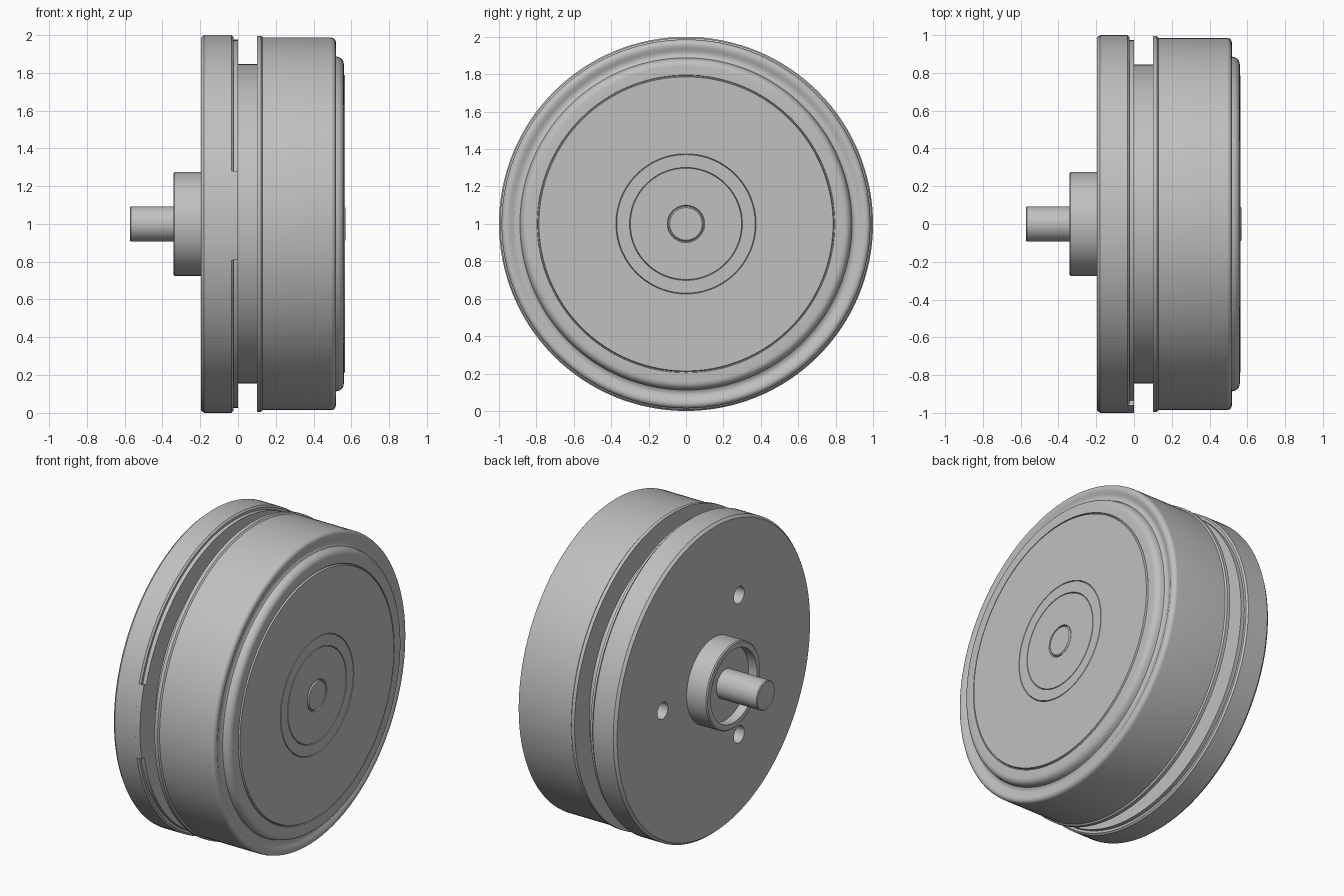
import bpy, bmesh, math

cube = bpy.data.objects.get("Cube")
if cube:
    bpy.data.objects.remove(cube, do_unlink=True)

metal = bpy.data.materials.new("grey metal")
metal.use_nodes = True
colour = (0.53, 0.53, 0.53, 1)
metal.diffuse_color = colour
metal.node_tree.nodes["Principled BSDF"].inputs["Base Color"].default_value = colour

SEGMENTS = 128
AXIS_Z = 1.0


def lathe(name, profile, start=0, end=360, closed=False, y=0, z=AXIS_Z, steps=SEGMENTS):
    """Turn (x, radius) points about an axis along x; angles run from the front upwards."""
    bm = bmesh.new()
    rings = []
    for i in range(steps + 1):
        a = math.radians(start + (end - start) * i / steps)
        rings.append([bm.verts.new((x, y - r * math.cos(a), z + r * math.sin(a)))
                      for x, r in profile])
    count = len(profile)
    for ring, after in zip(rings, rings[1:]):
        for j in range(count if closed else count - 1):
            k = (j + 1) % count
            bm.faces.new((ring[j], ring[k], after[k], after[j]))
    if end - start < 360:
        bm.faces.new(rings[0])
        bm.faces.new(rings[-1])
    bmesh.ops.remove_doubles(bm, verts=bm.verts, dist=1e-5)
    bmesh.ops.dissolve_degenerate(bm, edges=bm.edges, dist=1e-6)
    bmesh.ops.recalc_face_normals(bm, faces=bm.faces)
    mesh = bpy.data.meshes.new(name)
    bm.to_mesh(mesh)
    bm.free()
    mesh.materials.append(metal)
    obj = bpy.data.objects.new(name, mesh)
    bpy.context.collection.objects.link(obj)
    return obj


def arc(cx, cr, radius, a0, a1, steps=5):
    """Rounded corner for a profile, angle measured from +x towards larger radius."""
    angles = [math.radians(a0 + (a1 - a0) * i / steps) for i in range(steps + 1)]
    return [(cx + radius * math.cos(a), cr + radius * math.sin(a)) for a in angles]


def groove(x, r, width=0.005, depth=0.008):
    """Fine circular seam on a face, listed from outside to inside."""
    return [(x, r + width), (x - depth, r + width / 2), (x, r)]


# Mounting disc with a stepped lip and a hollow boss
disc = lathe("mounting_disc", [
    (0, 0), (0, 0.975), (-0.025, 0.975), (-0.025, 0.99), (-0.035, 1.0),
    (-0.18, 1.0), (-0.197, 0.985), (-0.197, 0.275), (-0.335, 0.275),
    (-0.342, 0.268), (-0.342, 0.235), (-0.282, 0.235), (-0.282, 0)])

# Three screw holes around the boss
for i in range(3):
    a = math.radians(120 * i)
    cutter = lathe("hole_cutter", [(-0.3, 0), (-0.3, 0.054), (-0.05, 0.054), (-0.05, 0)],
                   y=0.52 * math.cos(a), z=AXIS_Z + 0.52 * math.sin(a), steps=32)
    cutter.hide_render = True
    mod = disc.modifiers.new("screw_hole", 'BOOLEAN')
    mod.operation = 'DIFFERENCE'
    mod.solver = 'EXACT'
    mod.object = cutter
    bpy.context.view_layer.objects.active = disc
    bpy.ops.object.modifier_apply(modifier=mod.name)
    bpy.data.objects.remove(cutter, do_unlink=True)

# Locating tab on the front of the lip
tab = lathe("locating_tab", [(-0.04, 0.96), (0, 0.96), (0, 1.0), (-0.04, 1.0)],
            start=-11, end=16.3, closed=True, steps=12)

# Recessed neck between disc and drum
neck = lathe("neck", [(-0.02, 0), (-0.02, 0.845), (0.13, 0.845), (0.13, 0)])

# Drum: flanged edge, rounded rim, shallow channel, domed shoulder and end plate
drum = lathe("drum",
             [(0.1, 0), (0.1, 0.995), (0.122, 0.995), (0.13, 0.986)]
             + arc(0.492, 0.96, 0.026, 90, 0)
             + [(0.516, 0.945), (0.508, 0.93), (0.503, 0.915), (0.504, 0.9), (0.512, 0.888)]
             + arc(0.52, 0.845, 0.04, 80, 0)
             + [(0.56, 0.796), (0.552, 0.794), (0.552, 0.79), (0.565, 0.786)]
             + groove(0.565, 0.37) + groove(0.565, 0.297)
             + [(0.565, 0.1), (0.555, 0.097), (0.555, 0)])

# Central shaft running right through
shaft = lathe("shaft", [(-0.572, 0), (-0.572, 0.088), (-0.567, 0.093),
                        (0.561, 0.093), (0.568, 0.087), (0.568, 0)])

# Smooth curved walls, keep machined edges sharp
bpy.ops.object.select_all(action='DESELECT')
for obj in (disc, tab, neck, drum, shaft):
    obj.select_set(True)
bpy.context.view_layer.objects.active = disc
bpy.ops.object.shade_smooth_by_angle(angle=math.radians(30))
